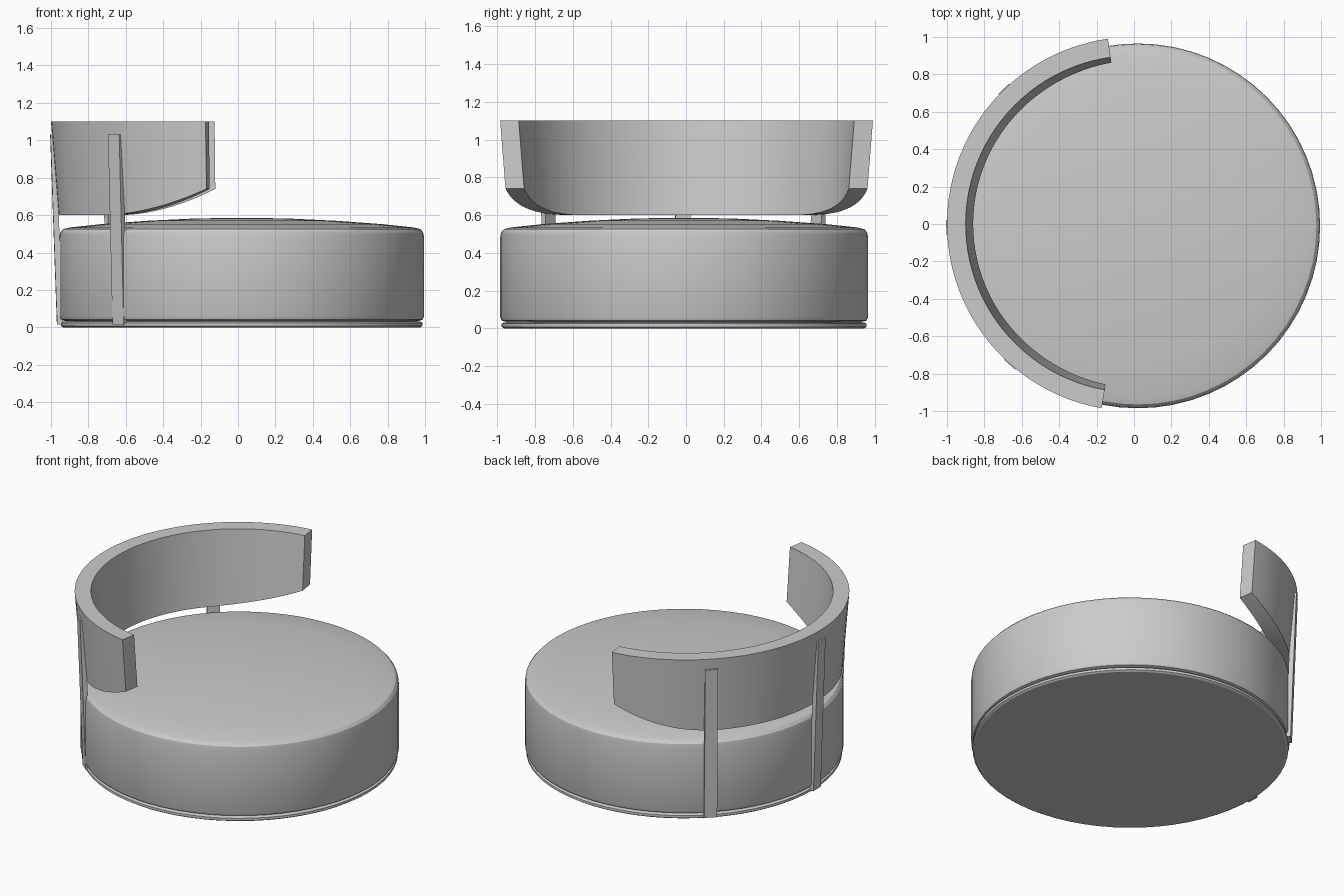
import bpy, bmesh
from math import sin, cos, pi, radians

cube = bpy.data.objects.get("Cube")
if cube:
    bpy.data.objects.remove(cube)

grey = bpy.data.materials.new("grey_upholstery")
grey.use_nodes = True
grey.diffuse_color = (0.6, 0.6, 0.6, 1)
grey.node_tree.nodes["Principled BSDF"].inputs["Base Color"].default_value = (0.6, 0.6, 0.6, 1)


def finish(name, bm, angle=30):
    bmesh.ops.recalc_face_normals(bm, faces=bm.faces)
    mesh = bpy.data.meshes.new(name)
    bm.to_mesh(mesh)
    bm.free()
    mesh.materials.append(grey)
    obj = bpy.data.objects.new(name, mesh)
    bpy.context.collection.objects.link(obj)
    bpy.ops.object.select_all(action='DESELECT')
    obj.select_set(True)
    bpy.context.view_layer.objects.active = obj
    bpy.ops.object.shade_smooth_by_angle(angle=radians(angle))
    return obj


def lathe(name, profile, segments=64):
    """Solid of revolution from (radius, height) points, capped at both ends."""
    bm = bmesh.new()
    rings = [[bm.verts.new((r * cos(2 * pi * i / segments), r * sin(2 * pi * i / segments), z))
              for i in range(segments)] for r, z in profile]
    for a, b in zip(rings, rings[1:]):
        for i in range(segments):
            j = (i + 1) % segments
            bm.faces.new((a[i], a[j], b[j], b[i]))
    bm.faces.new(rings[0])
    bm.faces.new(rings[-1])
    obj = finish(name, bm)
    obj.location = (0.02, -0.01, 0)
    return obj


# Plinth and domed seat cushion, separated by a thin shadow gap
lathe("base_plinth", [(0.955, 0.0), (0.967, 0.008), (0.967, 0.024), (0.955, 0.03)])
lathe("base_core", [(0.94, 0.02), (0.94, 0.05)])
lathe("seat_cushion", [(0.95, 0.035), (0.968, 0.042), (0.975, 0.06), (0.975, 0.48),
                       (0.97, 0.508), (0.955, 0.525), (0.92, 0.534), (0.75, 0.552),
                       (0.5, 0.57), (0.25, 0.582), (0.05, 0.585)])

# Curved backrest: leans outward, lower corners sweep up at both ends
TOP, BOTTOM = 1.10, 0.60


def lean(z):
    return 0.04 * (TOP - z) / (TOP - BOTTOM)


def backrest(start=98, end=260, steps=48):
    bm = bmesh.new()
    sections = []
    for i in range(steps + 1):
        t = i / steps
        a = radians(start + (end - start) * t)
        low = BOTTOM + 0.14 * max(0, (abs(2 * t - 1) - 0.5) / 0.5) ** 2.2
        corners = [(1.0, TOP), (0.9, TOP), (0.9 - lean(low), low), (1.0 - lean(low), low)]
        sections.append([bm.verts.new((r * cos(a), r * sin(a), z)) for r, z in corners])
    for s, n in zip(sections, sections[1:]):
        for k in range(4):
            m = (k + 1) % 4
            bm.faces.new((s[k], s[m], n[m], n[k]))
    bm.faces.new(sections[0])
    bm.faces.new(sections[-1])
    return finish("backrest", bm)


backrest()


# Flat uprights that carry the backrest
def upright(name, angle):
    a = radians(angle)
    out, side = (cos(a), sin(a)), (-sin(a), cos(a))
    bm = bmesh.new()
    bmesh.ops.create_cube(bm, size=1)
    for v in bm.verts:
        z = 1.03 if v.co.z > 0 else 0.015
        r = (1.004 if z > 0.5 else 0.968) + (0 if v.co.x > 0 else -0.03)
        w = v.co.y * 0.08
        v.co = (out[0] * r + side[0] * w, out[1] * r + side[1] * w, z)
    return finish(name, bm)


upright("upright_back_right", 134)
upright("upright_right", 181)
upright("upright_front_right", 228.5)
